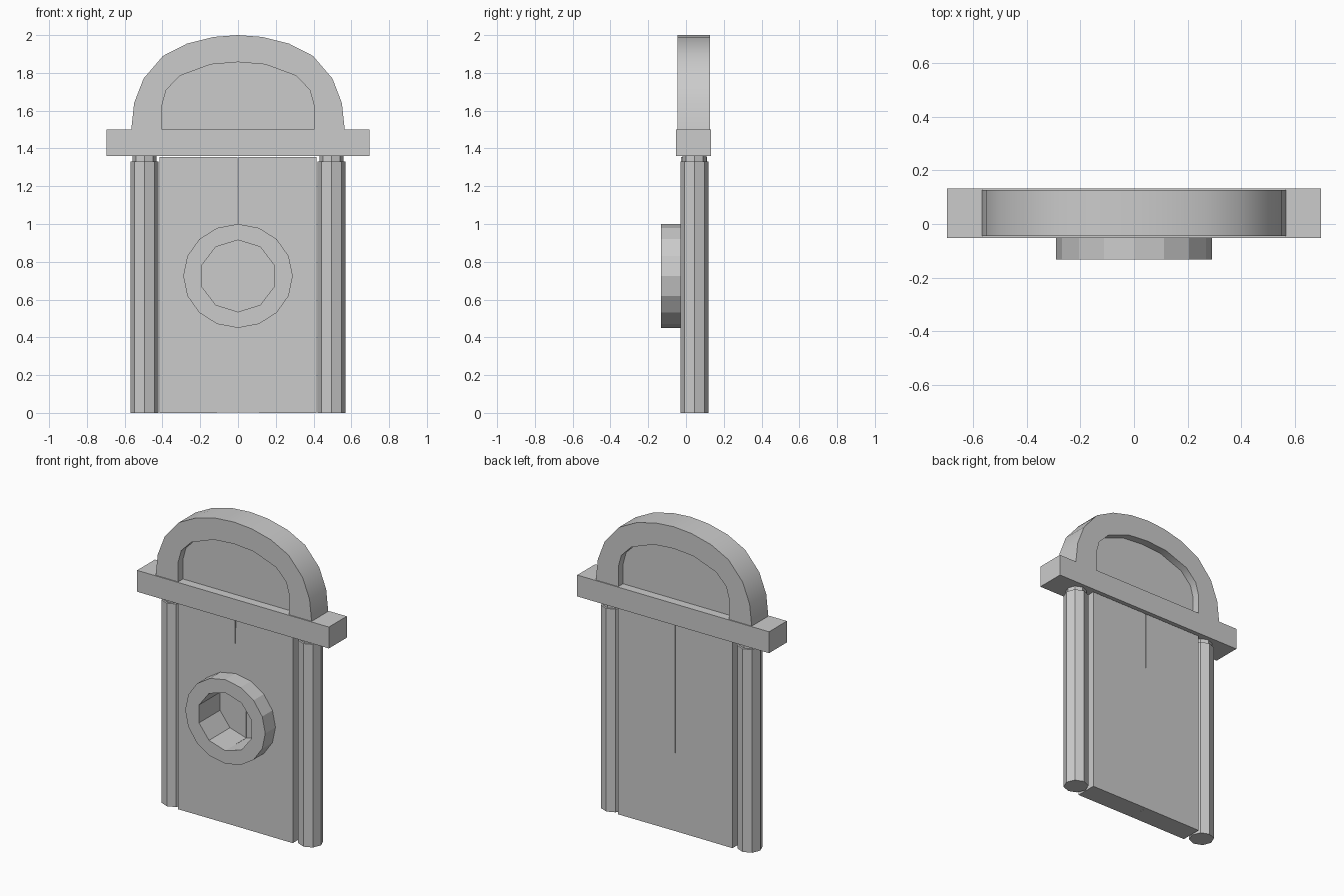
import bpy, bmesh, math

if "Cube" in bpy.data.objects:
    bpy.data.objects.remove(bpy.data.objects["Cube"])


def extrude_shape(name, pts, vec):
    """Closed solid: polygon pts extruded by vec."""
    bm = bmesh.new()
    face = bm.faces.new([bm.verts.new(p) for p in pts])
    ext = bmesh.ops.extrude_face_region(bm, geom=[face], use_keep_orig=True)
    verts = [g for g in ext["geom"] if isinstance(g, bmesh.types.BMVert)]
    bmesh.ops.translate(bm, verts=verts, vec=vec)
    bmesh.ops.recalc_face_normals(bm, faces=bm.faces)
    mesh = bpy.data.meshes.new(name)
    bm.to_mesh(mesh)
    bm.free()
    obj = bpy.data.objects.new(name, mesh)
    bpy.context.collection.objects.link(obj)
    return obj


def front_prism(name, xz, y0, y1):
    return extrude_shape(name, [(x, y0, z) for x, z in xz], (0, y1 - y0, 0))


def ngon(n, rx, ry, cx=0, cy=0):
    return [(cx + rx * math.sin(2 * math.pi * i / n),
             cy + ry * math.cos(2 * math.pi * i / n)) for i in range(n)]


def column(name, x, r, z0, z1):
    return extrude_shape(name, [(a, b, z0) for a, b in ngon(8, r, r, x, 0.045)],
                         (0, 0, z1 - z0))


def mirrored(half):
    """Half profile from outside up to the crown, mirrored across x = 0."""
    return half + [(-x, z) for x, z in reversed(half) if x > 0]


def cut(obj, cutter):
    mod = obj.modifiers.new("hole", 'BOOLEAN')
    mod.object = cutter
    mod.operation = 'DIFFERENCE'
    mod.solver = 'EXACT'


# Helper that bores the round recess
cutter = front_prism("recess_cutter", ngon(10, 0.20, 0.19, 0, 0.725), -0.2, 0.085)
cutter.hide_render = True
cutter.display_type = 'WIRE'

# Side columns, necks and the two door leaves
for side, s in (("left", -1), ("right", 1)):
    column(side + "_column", s * 0.495, 0.075, 0, 1.33)
    column(side + "_column_neck", s * 0.495, 0.063, 1.33, 1.362)
    leaf = front_prism(side + "_door_leaf",
                       [(s * 0.415, 0), (s * 0.0003, 0.001), (s * 0.0005, 0.5),
                        (s * 0.002, 1.355), (s * 0.415, 1.355)], -0.026, 0.112)
    cut(leaf, cutter)

# Ring on the door
ring = front_prism("door_ring", ngon(16, 0.29, 0.275, 0, 0.725), -0.132, -0.02)
cut(ring, cutter)

# Lintel
front_prism("lintel", [(-0.695, 1.36), (0.695, 1.36), (0.695, 1.5), (-0.695, 1.5)],
            -0.052, 0.133)

# Arch band with recessed panel
outer = mirrored([(0.565, 1.5), (0.55, 1.64), (0.50, 1.77), (0.397, 1.89),
                  (0.27, 1.955), (0.13, 1.99), (0, 2.0)])
inner = mirrored([(0.402, 1.5), (0.402, 1.63), (0.38, 1.71), (0.307, 1.785),
                  (0.145, 1.845), (0, 1.857)])
arch = front_prism("arch", outer + inner[::-1], -0.045, 0.127)
front_prism("arch_panel", inner, 0.005, 0.077)

bpy.ops.object.select_all(action='DESELECT')
arch.select_set(True)
bpy.context.view_layer.objects.active = arch
bpy.ops.object.shade_smooth_by_angle(angle=math.radians(30))
